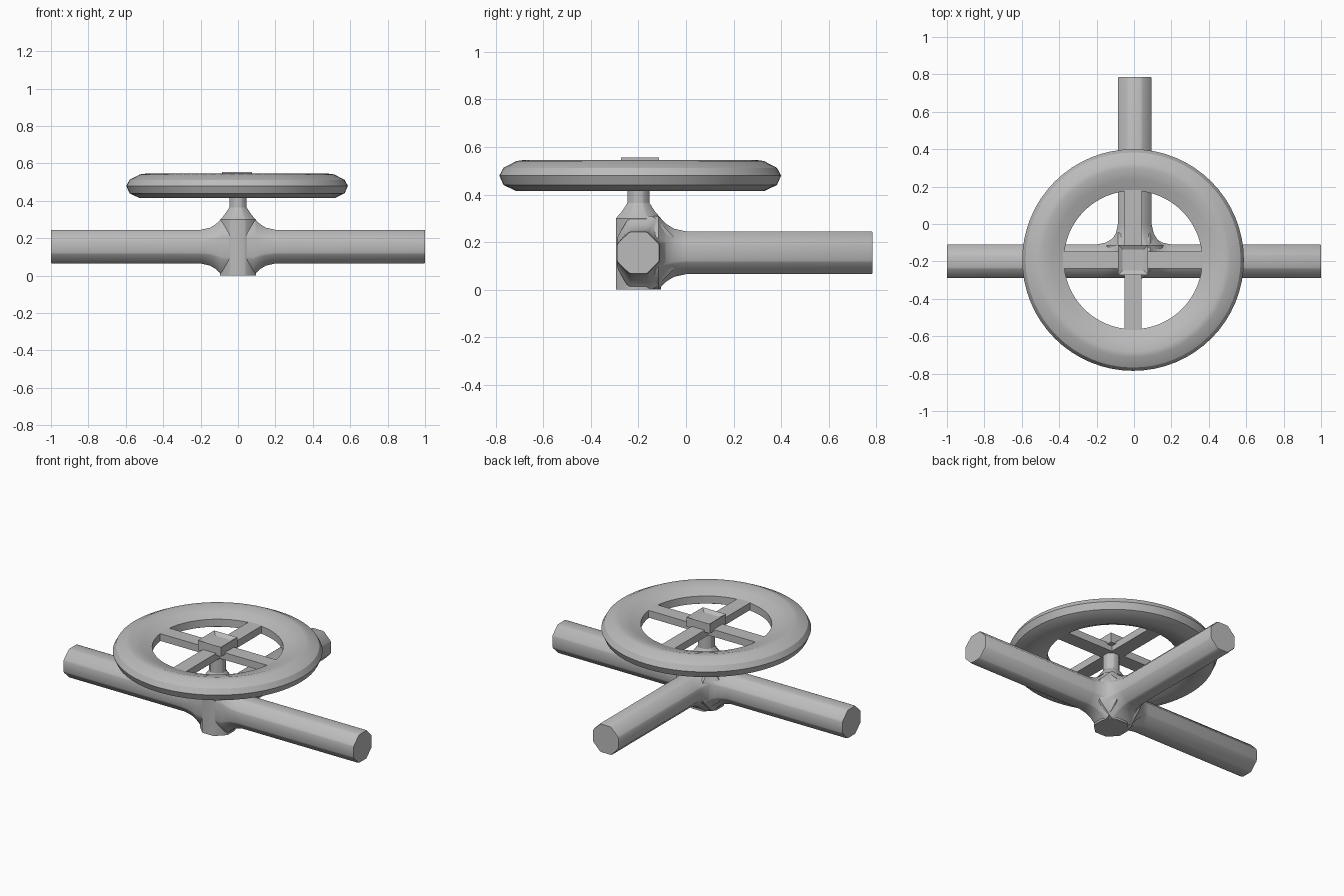
import bpy, bmesh, math
from mathutils import Vector

if "Cube" in bpy.data.objects:
    bpy.data.objects.remove(bpy.data.objects["Cube"])

grey = bpy.data.materials.new("plain_grey")
grey.diffuse_color = (0.5, 0.5, 0.5, 1)
grey.use_nodes = True
grey.node_tree.nodes["Principled BSDF"].inputs["Base Color"].default_value = grey.diffuse_color
UP = Vector((0, 0, 1))
BODY = Vector((0, -0.2, 0))           # axis of the valve body
WHEEL = Vector((-0.005, -0.1925, 0))  # axis of the hand wheel


def finish(name, bm, angle=30):
    bmesh.ops.recalc_face_normals(bm, faces=bm.faces)
    mesh = bpy.data.meshes.new(name)
    bm.to_mesh(mesh)
    bm.free()
    mesh.materials.append(grey)
    ob = bpy.data.objects.new(name, mesh)
    bpy.context.collection.objects.link(ob)
    bpy.ops.object.select_all(action='DESELECT')
    ob.select_set(True)
    bpy.context.view_layer.objects.active = ob
    bpy.ops.object.shade_smooth_by_angle(angle=math.radians(angle))
    return ob


def loft(name, rings, closed=False):
    """Skin a row of equal point rings, capped or joined into a loop."""
    bm = bmesh.new()
    rows = [[bm.verts.new(p) for p in ring] for ring in rings]
    n = len(rows[0])
    pairs = list(zip(rows, rows[1:])) + ([(rows[-1], rows[0])] if closed else [])
    for a, b in pairs:
        for i in range(n):
            j = (i + 1) % n
            bm.faces.new((a[i], a[j], b[j], b[i]))
    if not closed:
        bm.faces.new(rows[0])
        bm.faces.new(rows[-1])
    return finish(name, bm)


def octagon(apothem):
    """Octagon with slightly softened corners, as (h, v) pairs."""
    r = apothem / math.cos(math.radians(19.5))
    angles = [math.radians(22.5 + 45 * k + s) for k in range(8) for s in (-3, 3)]
    return [(r * math.cos(a), r * math.sin(a)) for a in angles]


def box(name, centre, size):
    bm = bmesh.new()
    bmesh.ops.create_cube(bm, size=1)
    for v in bm.verts:
        v.co = Vector(centre) + Vector(a * b for a, b in zip(v.co, size))
    return bm


# Pipes that flare where they blend into the body
FLARE = [(0, 0.064), (0.085, 0.064), (0.1, 0.047), (0.12, 0.029),
         (0.15, 0.011), (0.2, 0.0)]


def pipe(name, direction, side, length, both_sides, offset=0.0):
    centre = BODY + UP * 0.155 + Vector((offset, 0, 0))
    rings = []
    for d, f in FLARE + [(length - 0.006, 0), (length, -0.003)]:
        k = 1 + f / 0.09
        rings.append([centre + direction * d
                      + side * (h * k if h > 0 or both_sides else h)
                      + UP * (v * k) for h, v in octagon(0.09)])
    loft(name, rings)


X, Y = Vector((1, 0, 0)), Vector((0, 1, 0))
pipe("right_pipe", X, Y, 1.0, False)
pipe("left_pipe", -X, Y, 1.0, False)
pipe("back_pipe", Y, X, 0.985, True, 0.004)

# Upright body tapering into the stem
loft("body_and_stem", [[BODY + Vector((h, v, z)) for h, v in octagon(r)]
     for z, r in [(0, 0.095), (0.3, 0.095), (0.325, 0.072),
                  (0.365, 0.046), (0.48, 0.045)]])

# Wheel rim: dished profile turned around the stem
RIM = [(0.37, 0.458), (0.37, 0.505), (0.43, 0.527), (0.49, 0.545),
       (0.52, 0.541), (0.575, 0.512), (0.5925, 0.48), (0.575, 0.44),
       (0.52, 0.414), (0.47, 0.418), (0.42, 0.434)]
SEG = 64
loft("wheel_rim", [[WHEEL + Vector((r * math.cos(t), r * math.sin(t), z))
                    for r, z in RIM]
                   for t in (2 * math.pi * i / SEG for i in range(SEG))], closed=True)

# Crossed spokes
for name, size in (("spoke_across", (0.77, 0.09, 0.045)),
                   ("spoke_along", (0.09, 0.77, 0.045))):
    finish(name, box(name, WHEEL + UP * 0.4845, size))

# Square hub cap with a recessed centre
cap = box("hub_cap", WHEEL + UP * 0.525, (0.16, 0.16, 0.06))
cap.faces.ensure_lookup_table()
top = max(cap.faces, key=lambda f: f.calc_center_median().z)
bmesh.ops.inset_region(cap, faces=[top], thickness=0.035)
for v in top.verts:
    v.co.z -= 0.015
finish("hub_cap", cap)
